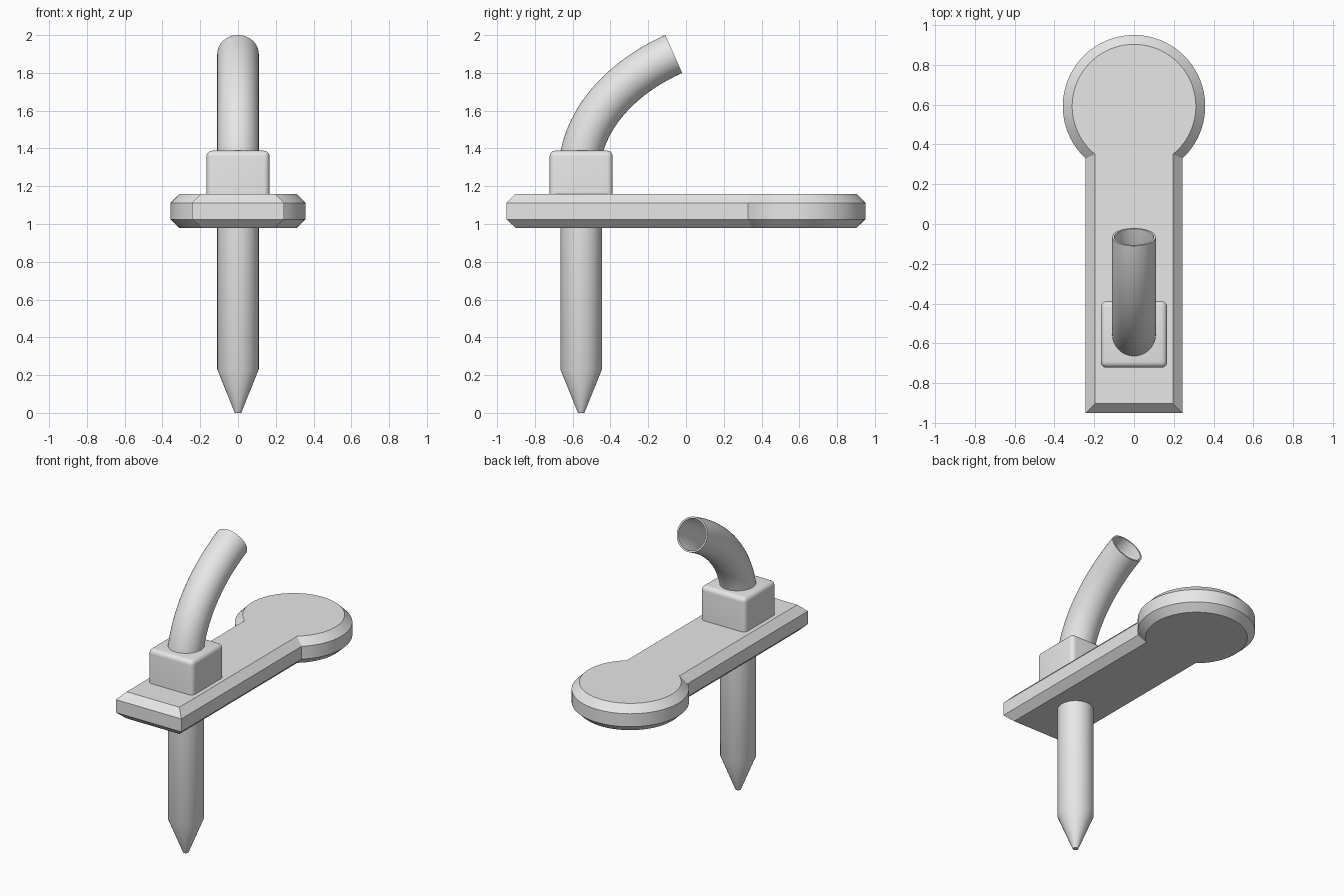
import bpy, bmesh, math
from mathutils import Vector
from mathutils.geometry import interpolate_bezier

cube = bpy.data.objects.get("Cube")
if cube:
    bpy.data.objects.remove(cube, do_unlink=True)

grey = bpy.data.materials.new("plain grey")
grey.use_nodes = True
grey.diffuse_color = (0.8, 0.8, 0.8, 1)
grey.node_tree.nodes["Principled BSDF"].inputs["Base Color"].default_value = (0.8, 0.8, 0.8, 1)

POST_Y = -0.555
RADIUS = 0.11


def finish(name, bm):
    bmesh.ops.recalc_face_normals(bm, faces=bm.faces)
    mesh = bpy.data.meshes.new(name)
    bm.to_mesh(mesh)
    bm.free()
    mesh.materials.append(grey)
    obj = bpy.data.objects.new(name, mesh)
    bpy.context.collection.objects.link(obj)
    bpy.ops.object.select_all(action='DESELECT')
    obj.select_set(True)
    bpy.context.view_layer.objects.active = obj
    bpy.ops.object.shade_smooth_by_angle(angle=math.radians(30))
    return obj


def loft(name, rings, caps=True):
    """Skin a list of equally long closed rings of points."""
    bm = bmesh.new()
    loops = [[bm.verts.new(p) for p in ring] for ring in rings]
    for a, b in zip(loops, loops[1:]):
        for i in range(len(a)):
            j = (i + 1) % len(a)
            bm.faces.new((a[i], a[j], b[j], b[i]))
    if caps:
        bm.faces.new(loops[0])
        bm.faces.new(loops[-1])
    return finish(name, bm)


def circle(center, radius, u, v, n=48):
    return [center + radius * (math.cos(t) * u + math.sin(t) * v)
            for t in (2 * math.pi * i / n for i in range(n))]


X, Y, Z = Vector((1, 0, 0)), Vector((0, 1, 0)), Vector((0, 0, 1))


# Keyhole-shaped base plate with chamfered rims
def plate_ring(z, inset, n=56):
    r, half, cy = 0.358 - inset, 0.243 - inset, 0.592
    start = -math.acos(half / r)
    sweep = math.pi - 2 * start
    pts = [(r * math.cos(start + sweep * i / n), cy + r * math.sin(start + sweep * i / n), z)
           for i in range(n + 1)]
    front = -0.95 + inset
    return pts + [(-half, front, z), (half, front, z)]


loft("base_plate", [plate_ring(0.98, 0.047), plate_ring(1.025, 0),
                    plate_ring(1.112, 0), plate_ring(1.16, 0.047)])

# Pointed post under the plate
loft("pointed_post", [circle(Vector((0, POST_Y, z)), r, X, Y)
                      for z, r in ((0, 0.017), (0.23, RADIUS), (1.05, RADIUS))])

# Rounded collar block, its lower end sunk into the plate
bm = bmesh.new()
bmesh.ops.create_cube(bm, size=1)
bmesh.ops.scale(bm, vec=(0.334, 0.334, 0.29), verts=bm.verts)
bmesh.ops.translate(bm, vec=(0, POST_Y, 1.243), verts=bm.verts)
edges = [e for e in bm.edges if max(v.co.z for v in e.verts) > 1.3]
bmesh.ops.bevel(bm, geom=edges, offset=0.03, segments=5, profile=0.5, affect='EDGES')
finish("collar_block", bm)

# Hollow curved spout: outer wall up, inner wall back down
start, end = Vector((0, POST_Y, 1.37)), Vector((0, -0.065, 1.90))
t0 = Vector((0, math.cos(math.radians(78)), math.sin(math.radians(78))))
t1 = Vector((0, math.cos(math.radians(24)), math.sin(math.radians(24))))
path = interpolate_bezier(start, start + 0.25 * t0, end - 0.25 * t1, end, 28)
tangents = [(b - a).normalized() for a, b in zip(path, path[2:])]
tangents = [t0] + tangents + [t1]
path.insert(0, start - 0.08 * t0)
tangents.insert(0, t0)


def wall(radius):
    return [circle(p, radius, X, t.cross(X)) for p, t in zip(path, tangents)]


loft("curved_spout", wall(RADIUS) + wall(0.099)[::-1], caps=False)
